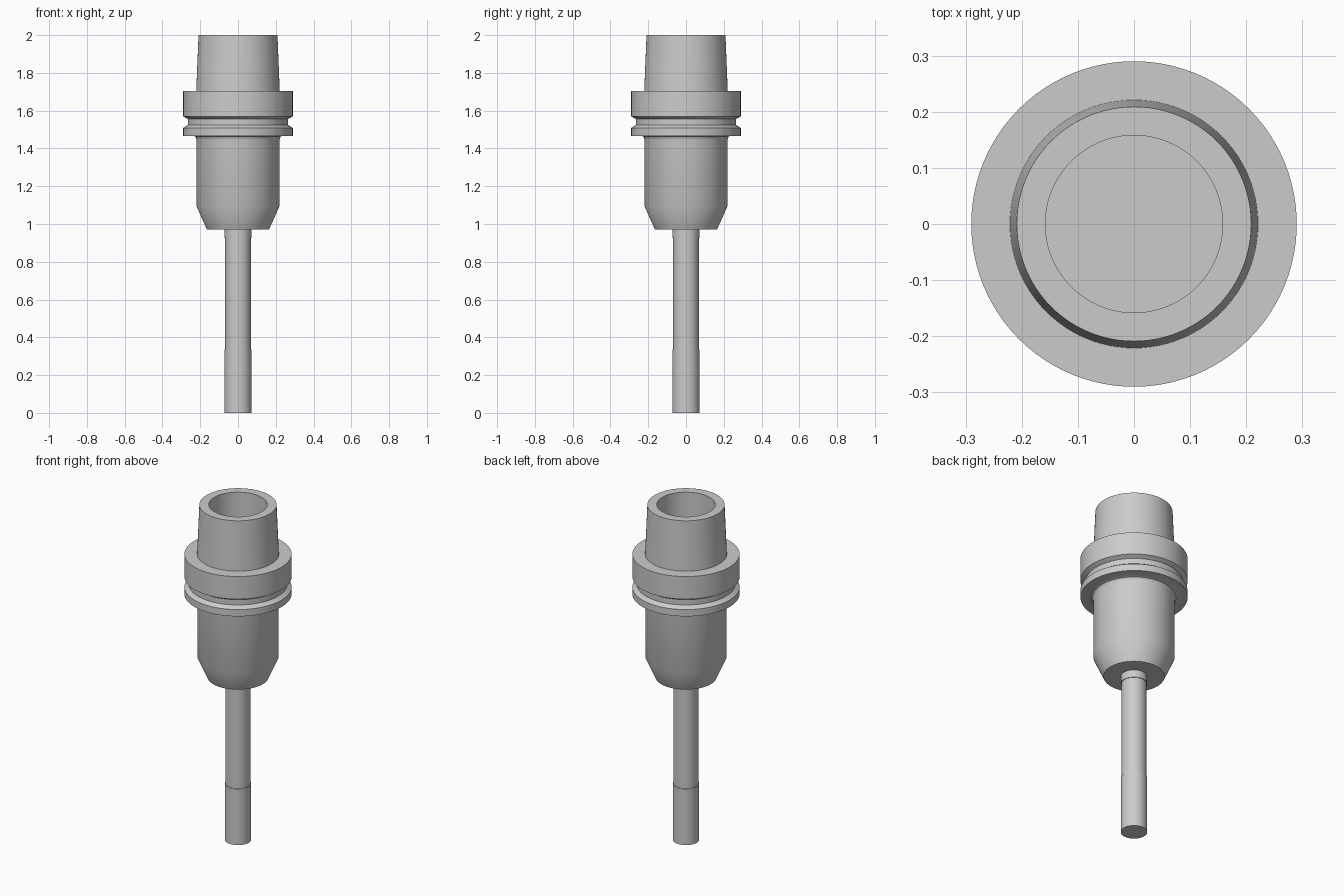
import bpy
import bmesh
from math import pi, radians

SEGMENTS = 96

cube = bpy.data.objects.get("Cube")
if cube:
    bpy.data.objects.remove(cube, do_unlink=True)

# Single satin steel colour
steel = bpy.data.materials.new("steel grey")
steel.use_nodes = True
colour = (0.6, 0.6, 0.6, 1.0)
steel.diffuse_color = colour
steel.node_tree.nodes["Principled BSDF"].inputs["Base Color"].default_value = colour


def lathe(name, profile):
    """Revolve a (radius, height) profile around the z axis."""
    bm = bmesh.new()
    verts = [bm.verts.new((r, 0, z)) for r, z in profile]
    edges = [bm.edges.new(pair) for pair in zip(verts, verts[1:])]
    bmesh.ops.spin(bm, geom=verts + edges, cent=(0, 0, 0), axis=(0, 0, 1),
                   angle=2 * pi, steps=SEGMENTS, use_merge=True)
    bmesh.ops.remove_doubles(bm, verts=bm.verts, dist=0.0001)
    bmesh.ops.recalc_face_normals(bm, faces=bm.faces)
    mesh = bpy.data.meshes.new(name)
    bm.to_mesh(mesh)
    bm.free()
    mesh.materials.append(steel)
    obj = bpy.data.objects.new(name, mesh)
    bpy.context.collection.objects.link(obj)
    bpy.ops.object.select_all(action="DESELECT")
    obj.select_set(True)
    bpy.context.view_layer.objects.active = obj
    bpy.ops.object.shade_smooth_by_angle(angle=radians(30))
    return obj


# Holder: nose, body, grooved flange and hollow taper
nose_and_body = [(0, 0.972), (0.165, 0.972), (0.22, 1.095), (0.22, 1.445)]
fillet = [(0.222, 1.455), (0.227, 1.463), (0.236, 1.467)]
flange = [(0.29, 1.467), (0.29, 1.508), (0.266, 1.524),
          (0.266, 1.556), (0.29, 1.57), (0.29, 1.705)]
taper = [(0.221, 1.705), (0.209, 2.0)]
bore = [(0.158, 2.0), (0.158, 1.66), (0, 1.66)]
lathe("tool_holder", nose_and_body + fillet + flange + taper + bore)

# Cutting tool: collar, relieved neck and cutting end
cutting_end = [(0, 0), (0.0715, 0), (0.0715, 0.335)]
neck = [(0.068, 0.335), (0.068, 0.927)]
collar = [(0.0715, 0.927), (0.0715, 0.98), (0, 0.98)]
lathe("cutting_tool", cutting_end + neck + collar)
